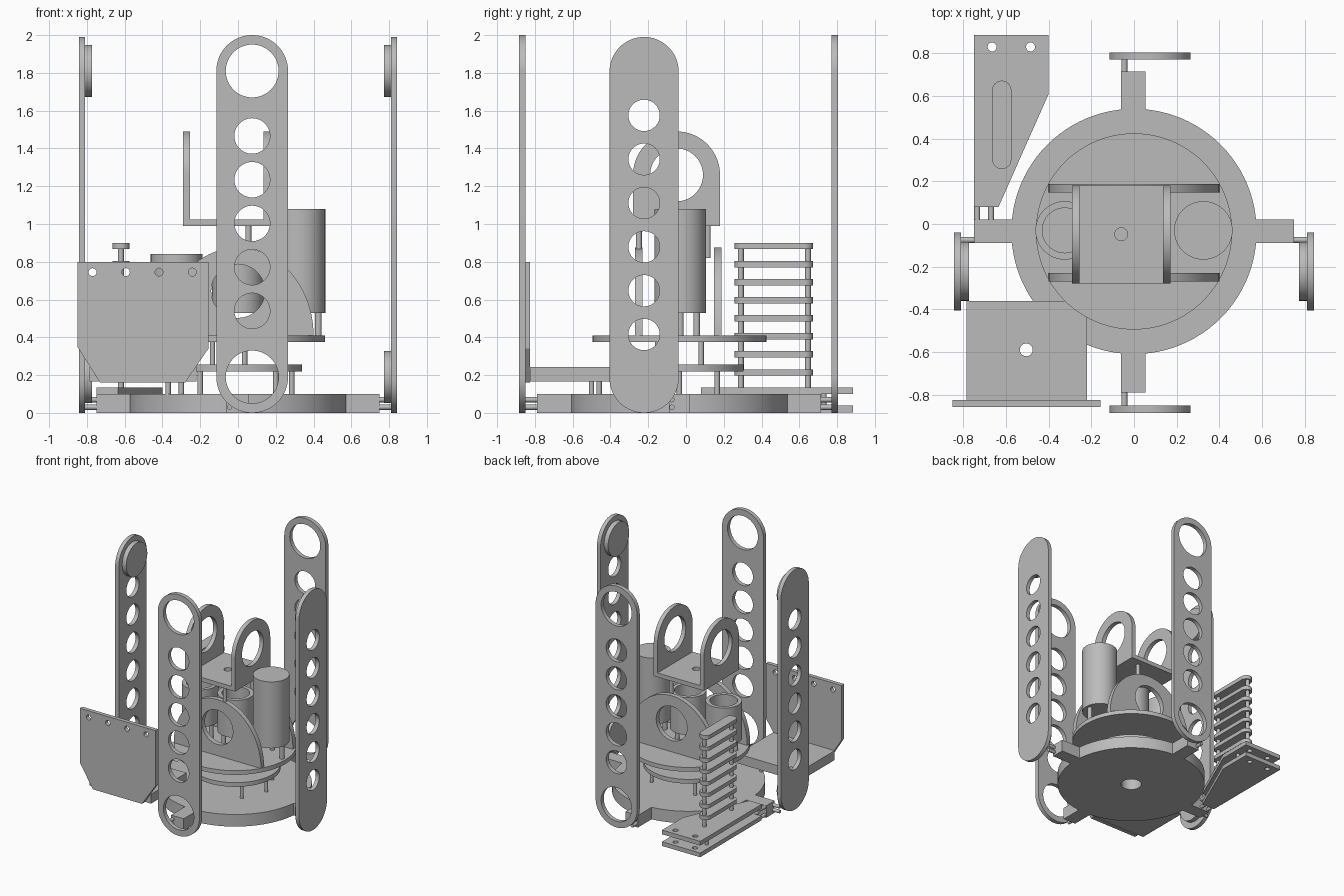
import bpy, bmesh, math
from mathutils import Matrix

if "Cube" in bpy.data.objects:
    bpy.data.objects.remove(bpy.data.objects["Cube"], do_unlink=True)

grey = bpy.data.materials.new("plain grey")
grey.use_nodes = True
grey.diffuse_color = (0.5, 0.5, 0.5, 1)
grey.node_tree.nodes["Principled BSDF"].inputs["Base Color"].default_value = (0.5, 0.5, 0.5, 1)
parts = []
CY = -0.035  # hub centre in y

# Local axes (u, v, w) of a plate for each drawing plane
AXES = {"xy": Matrix(((1, 0, 0), (0, 1, 0), (0, 0, 1))),
        "xz": Matrix(((1, 0, 0), (0, 0, -1), (0, 1, 0))),
        "yz": Matrix(((0, 0, 1), (1, 0, 0), (0, 1, 0)))}


def arc(u, v, r, start=0, end=360, rv=None, n=48):
    steps = n if end - start == 360 else n + 1
    angles = [math.radians(start + (end - start) * i / n) for i in range(steps)]
    return [(u + r * math.cos(a), v + (rv or r) * math.sin(a)) for a in angles]


def rect(u0, u1, v0, v1):
    return [(u0, v0), (u1, v0), (u1, v1), (u0, v1)]


def slot(u, v0, v1, r):
    """Upright rounded bar outline."""
    return arc(u, v1 - r, r, 0, 180) + arc(u, v0 + r, r, 180, 360)


def plate(name, plane, lo, hi, outline, *holes):
    """Extrude an outline with holes between lo and hi along the plane normal."""
    curve = bpy.data.curves.new(name, "CURVE")
    curve.dimensions = "2D"
    curve.fill_mode = "BOTH"
    curve.extrude = (hi - lo) / 2
    for loop in (outline, *holes):
        spline = curve.splines.new("POLY")
        spline.points.add(len(loop) - 1)
        spline.use_cyclic_u = True
        for p, (u, v) in zip(spline.points, loop):
            p.co = (u, v, 0, 1)
    temp = bpy.data.objects.new(name + "_helper", curve)
    bpy.context.scene.collection.objects.link(temp)
    bpy.context.view_layer.update()
    graph = bpy.context.evaluated_depsgraph_get()
    mesh = bpy.data.meshes.new_from_object(temp.evaluated_get(graph))
    bpy.data.objects.remove(temp, do_unlink=True)
    mid = (lo + hi) / 2
    axes = AXES[plane]
    shift = axes.col[2] * (-mid if plane == "xz" else mid)
    mesh.transform(Matrix.Translation(shift) @ axes.to_4x4())
    bm = bmesh.new()
    bm.from_mesh(mesh)
    bmesh.ops.remove_doubles(bm, verts=bm.verts, dist=0.00005)
    bmesh.ops.recalc_face_normals(bm, faces=bm.faces)
    bm.to_mesh(mesh)
    bm.free()
    mesh.name = name
    mesh.materials.clear()
    mesh.materials.append(grey)
    ob = bpy.data.objects.new(name, mesh)
    bpy.context.scene.collection.objects.link(ob)
    parts.append(ob)
    return ob


def rod(name, plane, u, v, lo, hi, r=0.014):
    return plate(name, plane, lo, hi, arc(u, v, r, n=16))


# Base disc with four tabs
plate("base_disc", "xy", 0, 0.1, arc(0, CY, 0.575, n=96), arc(0, CY, 0.08))
for side, x0, x1 in (("right", -0.75, -0.56), ("left", 0.56, 0.75)):
    plate(side + "_tab", "xy", 0, 0.1, rect(x0, x1, -0.09, 0.02))
for side, y0, y1 in (("front", -0.79, -0.6), ("back", 0.53, 0.715)):
    plate(side + "_tab", "xy", 0, 0.1, rect(-0.06, 0.055, y0, y1))

# Front and back arms with open ends
for side, y, p0, p1 in (("front", -0.885, -0.85, -0.78), ("back", 0.77, 0.71, 0.77)):
    holes = [arc(0.075, z, 0.14) for z in (0.19, 1.81)]
    holes += [arc(0.075, 0.54 + 0.2315 * i, 0.094) for i in range(5)]
    plate(side + "_arm", "xz", y, y + 0.035, slot(0.075, 0, 2, 0.19), *holes)
    for z in (0.03, 0.07):
        rod(side + "_arm_pin", "xz", -0.045, z, p0, p1)

# Left and right arms with round pads inside
for side, s in (("right", -1), ("left", 1)):
    holes = [arc(-0.222, 0.415 + 0.232 * i, 0.083) for i in range(6)]

    def span(a, b):
        return sorted((s * a, s * b))
    plate(side + "_arm", "yz", *span(0.81, 0.843), slot(-0.222, 0, 1.99, 0.183), *holes)
    for z in (0.19, 1.81):
        plate(side + "_pad", "yz", *span(0.773, 0.81), arc(-0.222, z, 0.138))
    for z in (0.03, 0.07):
        rod(side + "_arm_pin", "yz", -0.075, z, *span(0.74, 0.81))

# Stacked discs and their posts
plate("lower_disc", "xy", 0.22, 0.255, arc(0, CY, 0.34, n=96))
plate("upper_disc", "xy", 0.375, 0.41, arc(0, CY, 0.46, n=96))
for sx in (-1, 1):
    for sy in (-1, 1):
        rod("lower_post", "xy", 0.2 * sx, CY + 0.2 * sy, 0.1, 0.22)
        rod("upper_post", "xy", -0.05 + 0.085 * sx, CY + 0.115 * sy, 0.255, 0.375)
rod("lower_post", "xy", 0.285, CY, 0.1, 0.22)

# Rounded support walls on the upper disc
for y in (-0.27, 0.148):
    plate("support_wall", "xz", y, y + 0.04, arc(0, 0.41, 0.4, 0, 180, rv=0.465),
          arc(0, 0.645, 0.142))

# Motor and two open cups on legs
plate("motor", "xy", 0.53, 1.08, arc(0.325, -0.03, 0.137))
for x in (-0.325, 0):
    plate("cup_wall", "xy", 0.53, 0.84, arc(x, -0.03, 0.137), arc(x, -0.03, 0.105))
    plate("cup_floor", "xy", 0.53, 0.56, arc(x, -0.03, 0.106))
for x in (-0.325, 0, 0.325):
    for dx, dy in arc(0, 0, 0.1, n=3):
        rod("leg", "xy", x + dx, -0.03 + dy, 0.41, 0.53, 0.018)

# Yoke on top
plate("yoke_floor", "xy", 0.99, 1.025, rect(-0.29, 0.17, -0.28, 0.18), arc(-0.06, -0.048, 0.03))
for x in (-0.29, 0.135):
    plate("yoke_wall", "yz", x, x + 0.035,
          arc(-0.05, 1.26, 0.23, 0, 180) + [(-0.28, 0.99), (0.18, 0.99)],
          arc(-0.05, 1.26, 0.14))
for y in (-0.25, 0.115):
    rod("yoke_post", "xy", 0.055, y, 0.82, 0.99, 0.016)

# Front shield and its shelf
plate("shield", "xz", -0.858, -0.825,
      [(-0.85, 0.35), (-0.73, 0.16), (-0.28, 0.16), (-0.157, 0.34), (-0.157, 0.8), (-0.85, 0.8)],
      *[arc(-0.77 + 0.176 * i, 0.745, 0.021) for i in range(4)])
plate("shield_shelf", "xy", 0.165, 0.243, rect(-0.785, -0.22, -0.825, -0.36),
      arc(-0.505, -0.59, 0.03))
for x, y in ((-0.37, -0.46), (-0.3, -0.5)):
    rod("shelf_post", "xy", x, y, 0.09, 0.17)

# Rear mount: two plates joined to the right tab
for z in (0.003, 0.1):
    plate("mount_plate", "xy", z, z + 0.035,
          [(-0.75, 0.885), (-0.75, 0.08), (-0.635, 0.08), (-0.4, 0.61), (-0.4, 0.885)],
          *[arc(x, 0.83, 0.021) for x in (-0.665, -0.485)])
    for x in (-0.735, -0.67):
        rod("mount_pin", "xz", x, 0.02 if z < 0.05 else 0.086, 0.01, 0.1)
for x in (-0.7, -0.45):
    rod("mount_spacer", "xy", x, 0.73, 0.03, 0.11)

# Ladder of rounded rungs on two posts
for i in range(8):
    z = 0.198 + 0.0955 * i
    plate("rung", "xy", z, z + 0.033, slot(-0.62, 0.258, 0.672, 0.045))
for y in (0.29, 0.645):
    rod("ladder_post", "xy", -0.62, y, 0.13, 0.9, 0.016)

# Smooth the round sides and keep edges sharp
bpy.ops.object.select_all(action="DESELECT")
for ob in parts:
    ob.select_set(True)
bpy.context.view_layer.objects.active = parts[0]
bpy.ops.object.shade_smooth_by_angle(angle=math.radians(30))
